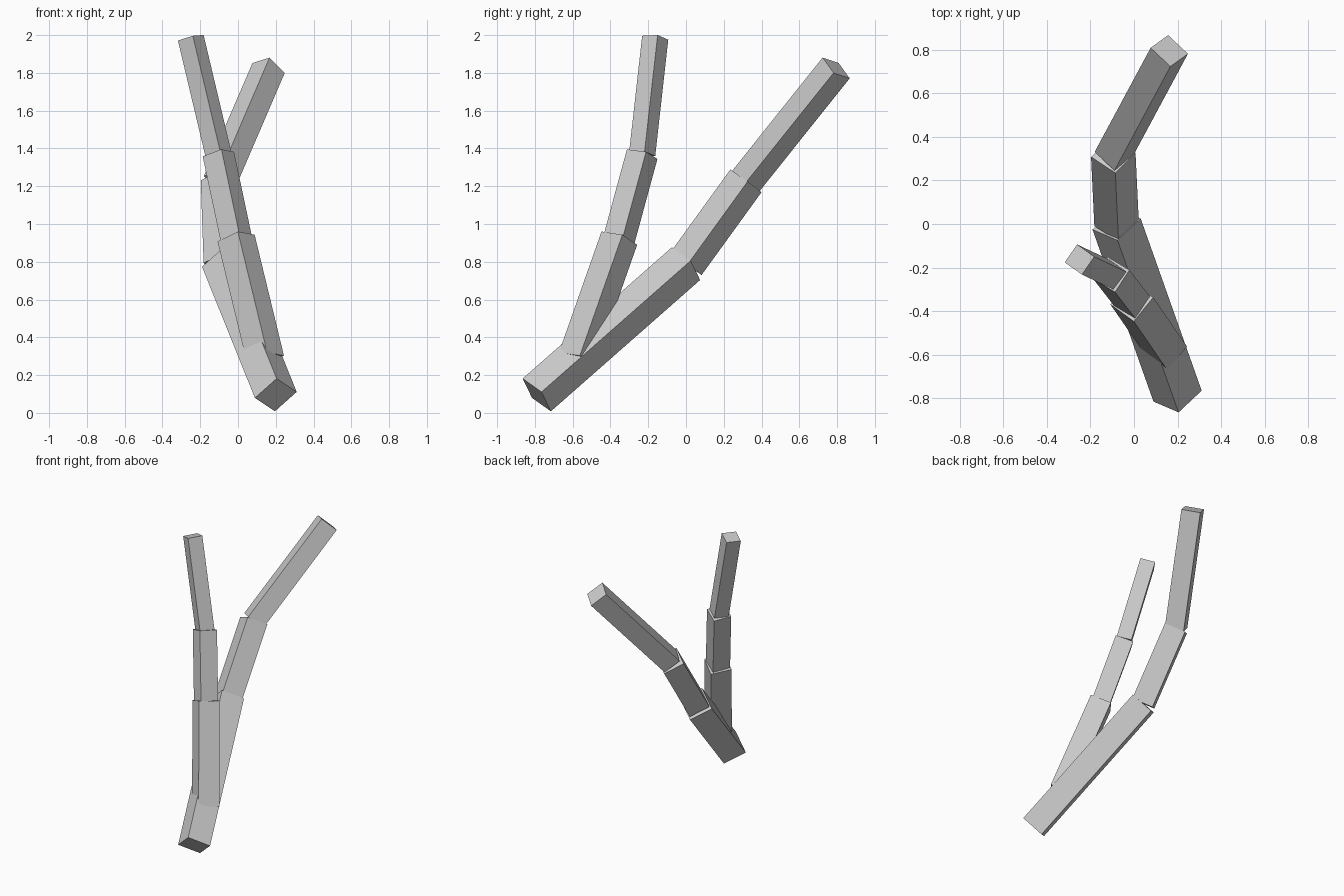
import bpy, bmesh
from mathutils import Vector, Matrix

if "Cube" in bpy.data.objects:
    bpy.data.objects.remove(bpy.data.objects["Cube"])


def limb(name, start, end, side, hint):
    """Square bar from start to end; hint is the direction of one side of its section."""
    a, b = Vector(start), Vector(end)
    w = (b - a).normalized()
    u = Vector(hint)
    u = (u - w * u.dot(w)).normalized()
    v = w.cross(u)
    frame = Matrix((u, v, w)).transposed().to_4x4()
    mat = (Matrix.Translation((a + b) / 2) @ frame
           @ Matrix.Diagonal((side, side, (b - a).length, 1)))
    bm = bmesh.new()
    bmesh.ops.create_cube(bm, size=1, matrix=mat)
    mesh = bpy.data.meshes.new(name)
    bm.to_mesh(mesh)
    bm.free()
    bpy.context.collection.objects.link(bpy.data.objects.new(name, mesh))


def chain(name, points, sides, hints):
    """Run of bars, each starting at the centre of the previous end."""
    for i, (side, hint) in enumerate(zip(sides, hints)):
        limb(f"{name}_{i + 1}", points[i], points[i + 1], side, hint)


# Main stem, leaning to the back
chain("stem",
      [(0.2, -0.79, 0.095), (-0.08, 0.0, 0.79), (-0.095, 0.317, 1.228), (0.162, 0.795, 1.826)],
      [0.162, 0.145, 0.128],
      [(0.11, 0.09, -0.08), (0.12, -0.08, 0.06), (0.095, -0.09, 0.03)])

# Upright side branch, growing from the lower stem
chain("branch",
      [(0.145, -0.578, 0.285), (-0.01, -0.353, 0.925), (-0.104, -0.232, 1.37), (-0.25, -0.163, 1.986)],
      [0.143, 0.122, 0.1],
      [(0.09, 0.11, -0.02), (0.068, 0.103, -0.015), (0.057, 0.08, 0.0)])
